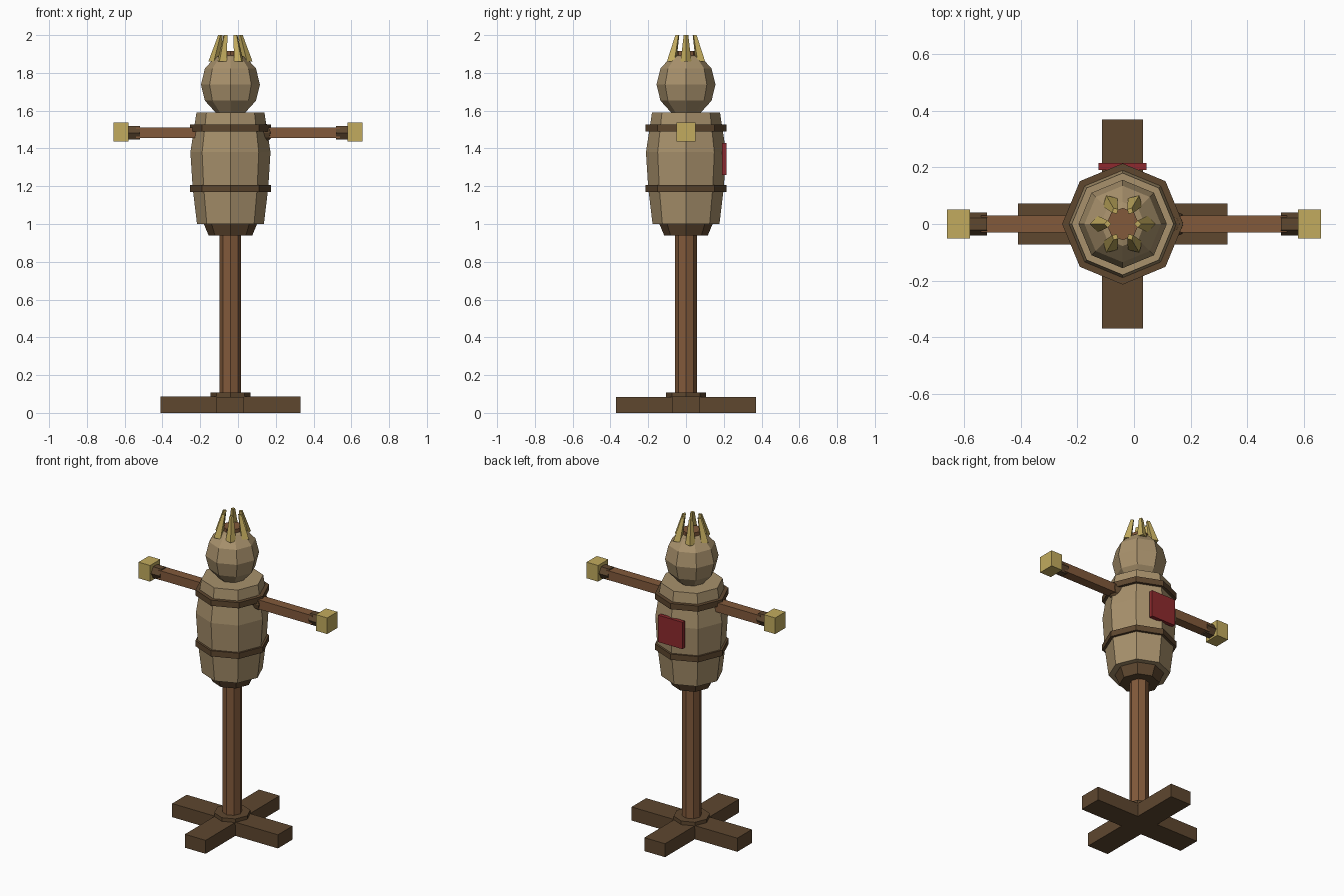
import bpy, bmesh, math
from mathutils import Matrix, Vector

cube = bpy.data.objects.get("Cube")
if cube:
    bpy.data.objects.remove(cube)


def material(name, rgb):
    # colours are given as 0-255 display values and stored linear
    lin = [((c / 255 + 0.055) / 1.055) ** 2.4 for c in rgb] + [1]
    m = bpy.data.materials.new(name)
    m.use_nodes = True
    m.diffuse_color = lin
    m.node_tree.nodes["Principled BSDF"].inputs["Base Color"].default_value = lin
    return m


BURLAP = material("burlap", (168, 145, 108))
STRAW = material("straw", (194, 171, 94))
WOOD = material("wood", (130, 90, 59))
DARK = material("dark_wood", (94, 71, 47))
RED = material("red_cloth", (142, 42, 46))
CX = -0.04  # the post and body axis


def finish(name, bm, mat):
    bmesh.ops.recalc_face_normals(bm, faces=bm.faces)
    me = bpy.data.meshes.new(name)
    bm.to_mesh(me)
    bm.free()
    me.materials.append(mat)
    ob = bpy.data.objects.new(name, me)
    bpy.context.collection.objects.link(ob)
    return ob


def box(name, center, size, mat):
    bm = bmesh.new()
    bmesh.ops.create_cube(bm, size=1, matrix=Matrix.Translation(center) @ Matrix.Diagonal((*size, 1)))
    return finish(name, bm, mat)


def lathe(name, profile, mat, sides=8, place=Matrix.Translation((CX, 0, 0))):
    # stacked rings of (radius, height), closed at both ends
    bm = bmesh.new()
    rings = []
    for r, z in profile:
        angles = [math.tau * i / sides for i in range(sides)]
        rings.append([bm.verts.new(place @ Vector((r * math.cos(a), r * math.sin(a), z))) for a in angles])
    for low, high in zip(rings, rings[1:]):
        for i in range(sides):
            j = (i + 1) % sides
            bm.faces.new((low[i], low[j], high[j], high[i]))
    bm.faces.new(rings[0][::-1])
    bm.faces.new(rings[-1])
    return finish(name, bm, mat)


def ball(name, center, radii, mat):
    bm = bmesh.new()
    place = Matrix.Translation(center) @ Matrix.Diagonal((*radii, 1))
    bmesh.ops.create_uvsphere(bm, u_segments=8, v_segments=6, radius=1, matrix=place)
    return finish(name, bm, mat)


# crossed foot and post
box("foot_beam_x", (CX, 0, 0.043), (0.74, 0.145, 0.086), DARK)
box("foot_beam_y", (CX, 0, 0.0425), (0.145, 0.74, 0.085), DARK)
lathe("post_collar", [(0.105, 0.07), (0.105, 0.108)], DARK)
lathe("post", [(0.057, 0.08), (0.057, 1.915)], WOOD)

# stuffed body with ties
lathe("body", [(0.177, 1.0), (0.2, 1.19), (0.212, 1.38), (0.18, 1.59)], BURLAP)
lathe("body_base", [(0.115, 0.938), (0.145, 1.01)], DARK)
for name, z in (("lower_band", 1.188), ("upper_band", 1.508)):
    lathe(name, [(0.214, z - 0.018), (0.214, z + 0.018)], DARK)
box("back_patch", (CX, 0.203, 1.345), (0.17, 0.024, 0.17), RED)

# head with straw tufts leaning inward
ball("head", (CX, 0, 1.738), (0.156, 0.156, 0.171), BURLAP)
for i in range(6):
    turn = Matrix.Translation((CX, 0, 0)) @ Matrix.Rotation(math.tau * i / 6, 4, "Z")
    lean = Matrix.Identity(4)
    lean[0][2] = -0.25
    place = turn @ Matrix.Translation((0.088, 0, 1.86)) @ lean
    lathe(f"straw_tuft_{i + 1}", [(0.029, 0), (0.012, 0.14)], STRAW, 4, place)

# arms
for side, s in (("left", 1), ("right", -1)):
    box(f"{side}_arm", (s * 0.33, 0, 1.483), (0.42, 0.06, 0.058), WOOD)
    ball(f"{side}_shoulder", (s * 0.135, 0, 1.483), (0.05, 0.05, 0.05), DARK)
    along = Matrix.Translation((0, 0, 1.483)) @ Matrix.Rotation(s * math.pi / 2, 4, "Y")
    # hexagon corners point to front and back
    along = along @ Matrix.Rotation(math.pi / 2, 4, "Z")
    lathe(f"{side}_cuff", [(0.041, 0.52), (0.041, 0.59)], DARK, 6, along)
    box(f"{side}_hand", (s * 0.62, 0, 1.487), (0.08, 0.102, 0.102), STRAW)
